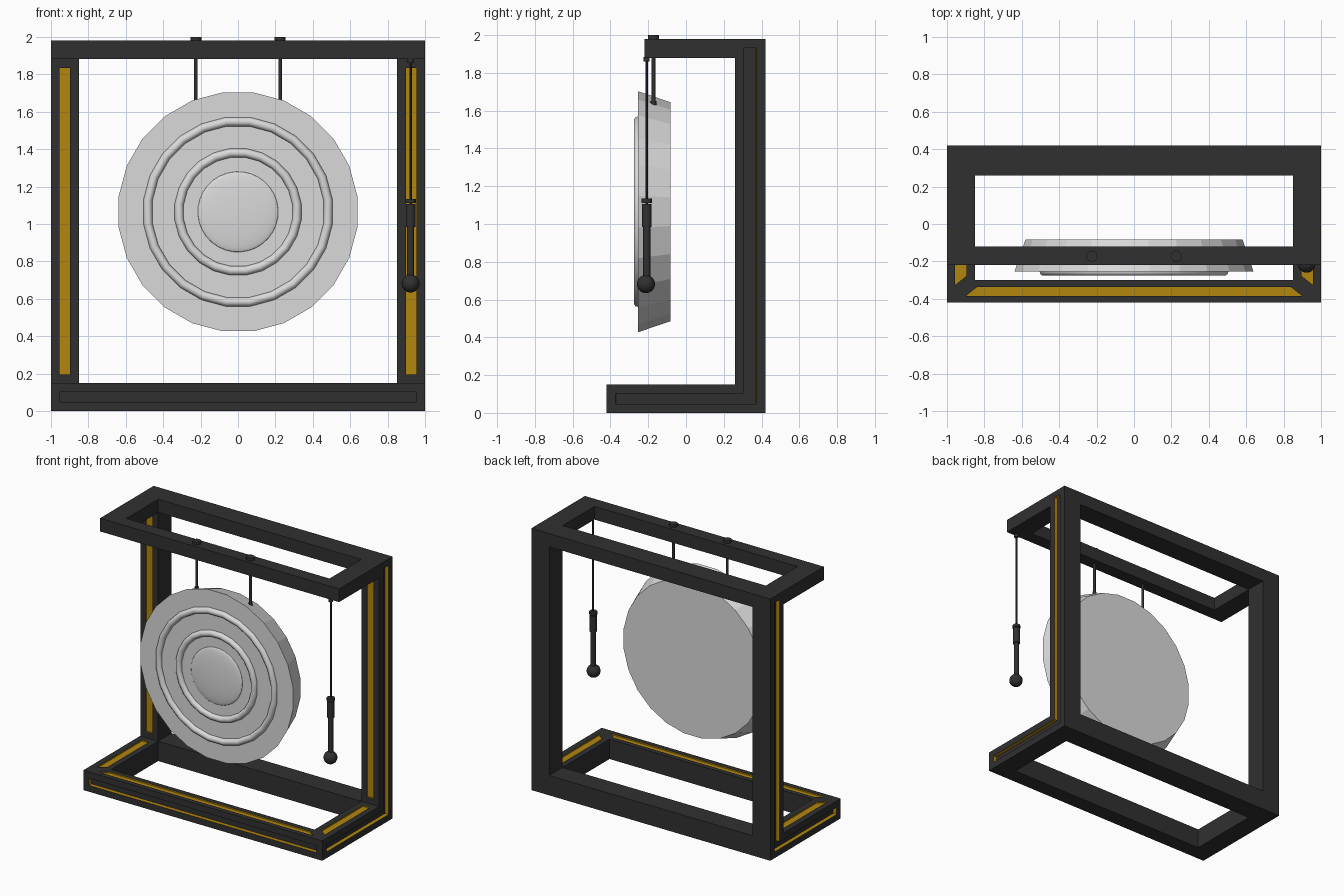
import bpy, bmesh, math
from mathutils import Vector

if "Cube" in bpy.data.objects:
    bpy.data.objects.remove(bpy.data.objects["Cube"])


def material(name, rgb):
    m = bpy.data.materials.new(name)
    m.diffuse_color = (*rgb, 1)
    m.use_nodes = True
    m.node_tree.nodes["Principled BSDF"].inputs["Base Color"].default_value = m.diffuse_color
    return m


BLACK = material("black lacquer", (0.03, 0.03, 0.03))
GOLD = material("gold inlay", (0.45, 0.24, 0.004))
SILVER = material("silver metal", (0.7, 0.7, 0.7))


def prism(name, loop_a, loop_b, grooves=()):
    """Solid between two matching loops; each groove is (normal, z range of centre, margin, depth, wall, floor)."""
    bm = bmesh.new()
    a = [bm.verts.new(p) for p in loop_a]
    b = [bm.verts.new(p) for p in loop_b]
    bm.faces.new(a)
    bm.faces.new(b[::-1])
    for i in range(len(a)):
        j = (i + 1) % len(a)
        bm.faces.new((a[j], a[i], b[i], b[j]))
    bmesh.ops.recalc_face_normals(bm, faces=bm.faces)
    bm.normal_update()
    jobs = []
    for normal, (lo, hi), margin, depth, wall, floor in grooves:
        for f in bm.faces:
            if f.normal.dot(Vector(normal)) > 0.99 and lo < f.calc_center_median().z < hi:
                jobs.append((f, margin, depth, wall, floor))
    for f, margin, depth, wall, floor in jobs:
        bmesh.ops.inset_individual(bm, faces=[f], thickness=margin, use_even_offset=True)
        bm.normal_update()
        r = bmesh.ops.inset_individual(bm, faces=[f], thickness=0.0001, depth=-depth, use_even_offset=True)
        for w in r["faces"]:
            w.material_index = wall
        f.material_index = floor
    me = bpy.data.meshes.new(name)
    bm.to_mesh(me)
    bm.free()
    me.materials.append(BLACK)
    me.materials.append(GOLD)
    ob = bpy.data.objects.new(name, me)
    bpy.context.collection.objects.link(ob)
    return ob


def box(name, x0, x1, y0, y1, z0, z1):
    def ring(z):
        return [(x0, y0, z), (x1, y0, z), (x1, y1, z), (x0, y1, z)]
    return prism(name, ring(z0), ring(z1))


def finish(name, mat, smooth=True):
    ob = bpy.context.object
    ob.name = name
    ob.data.materials.append(mat)
    if smooth:
        bpy.ops.object.shade_smooth_by_angle(angle=math.radians(40))
    return ob


def rod(name, x, y, z0, z1, r, sides=12, mat=BLACK):
    bpy.ops.mesh.primitive_cylinder_add(vertices=sides, radius=r, depth=z1 - z0,
                                        location=(x, y, (z0 + z1) / 2))
    return finish(name, mat)


# L-shaped sides: post and base rail in one, mitred at the front
def side_loop(x, front):
    return [(x, front, 0), (x, 0.42, 0), (x, 0.42, 1.98), (x, 0.26, 1.98),
            (x, 0.26, 1.88), (x, 0.26, 0.15), (x, front, 0.15)]


for s, side in ((-1, "left"), (1, "right")):
    prism(side + "_post_and_rail", side_loop(s, -0.42), side_loop(s * 0.85, -0.30), [
        ((s, 0, 0), (0, 2), 0.048, 0.03, 1, 0),           # outer groove with gold walls
        ((0, -1, 0), (0.5, 1.5), 0.046, 0.01, 1, 1),      # gold inlay on the post
        ((0, 0, 1), (0.1, 0.2), 0.045, 0.01, 1, 1)])      # gold inlay on the rail
    box(side + "_top_rail", *sorted((s * 0.85, s)), -0.12, 0.26, 1.88, 1.98)


# Front base rail, mitred into the sides
def front_loop(x, y):
    return [(-x, y, 0), (x, y, 0), (x, y, 0.15), (-x, y, 0.15)]


prism("front_base_rail", front_loop(1, -0.42), front_loop(0.85, -0.30), [
    ((0, -1, 0), (0, 0.2), 0.048, 0.03, 1, 0),
    ((0, 0, 1), (0.1, 0.2), 0.036, 0.01, 1, 1)])

# Back base rail and top bars
box("back_base_rail", -0.85, 0.85, 0.26, 0.42, 0, 0.15)
box("top_front_bar", -1, 1, -0.22, -0.12, 1.88, 1.98)
box("top_back_bar", -0.85, 0.85, 0.26, 0.42, 1.88, 1.98)

# Gong plate: 24-sided, narrower at the back
GZ, FACE = 1.065, -0.253
facing = (math.pi / 2, math.radians(7.5), 0)
bpy.ops.mesh.primitive_cone_add(vertices=24, radius1=0.585, radius2=0.643, depth=0.17,
                                location=(0, -0.168, GZ), rotation=facing)
finish("gong_plate", SILVER, smooth=False)

# Raised rings and central boss
for name, r in (("outer_ring", 0.485), ("inner_ring", 0.317)):
    bpy.ops.mesh.primitive_torus_add(major_radius=r, minor_radius=0.024, major_segments=24,
                                     minor_segments=10, location=(0, FACE, GZ), rotation=facing)
    finish(name, SILVER)
bpy.ops.mesh.primitive_uv_sphere_add(segments=32, ring_count=16, radius=1,
                                     location=(0, FACE, GZ), rotation=facing)
bpy.context.object.scale = (0.215, 0.215, 0.022)
finish("gong_boss", SILVER)

# Hanging rods with caps and end knots
for s, side in ((-1, "left"), (1, "right")):
    x, y = s * 0.225, -0.172
    rod(side + "_hanger", x, y, 1.61, 1.99, 0.01)
    rod(side + "_hanger_cap", x, y, 1.97, 2.0, 0.03)
    rod(side + "_hanger_knot", x, y, 1.60, 1.65, 0.015)

# Mallet hanging from the top front bar
mx, my = 0.922, -0.208
rod("mallet_cord", mx, my, 1.10, 1.88, 0.007, 8)
rod("mallet_cord_knot", mx, my, 1.86, 1.885, 0.016)
rod("mallet_collar", mx, my, 1.112, 1.134, 0.028)
rod("mallet_grip", mx, my, 0.985, 1.106, 0.026)
rod("mallet_shaft", mx, my, 0.70, 0.99, 0.019)
bpy.ops.mesh.primitive_uv_sphere_add(segments=20, ring_count=12, radius=0.048,
                                     location=(mx, my - 0.004, 0.682))
finish("mallet_head", BLACK)
